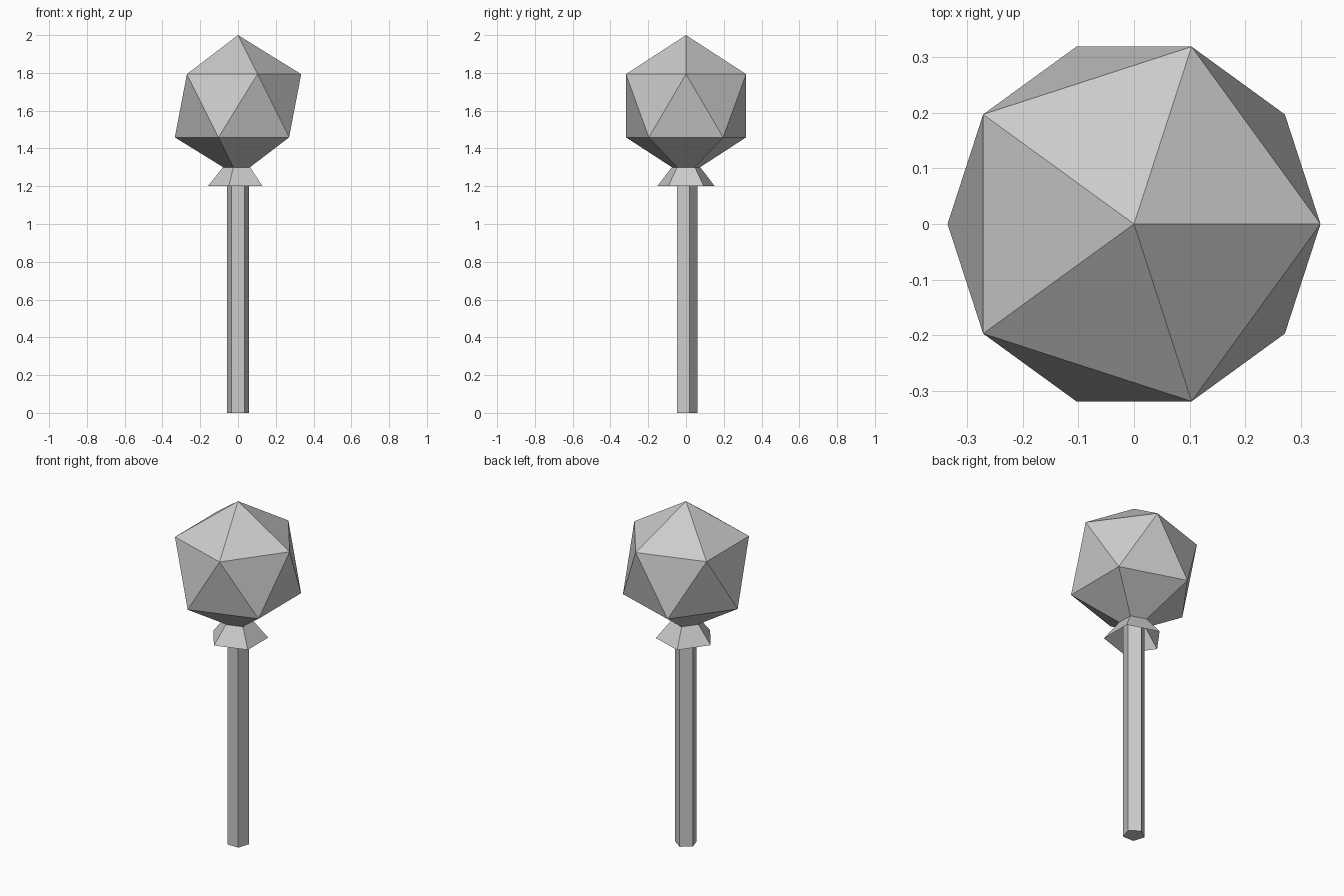
import bpy
from math import radians, cos, sin

if "Cube" in bpy.data.objects:
    bpy.data.objects.remove(bpy.data.objects["Cube"])


def pentagon_prism(name, rings, start_deg, caps):
    """Five-sided tube through (radius, z) rings, optionally capped."""
    n = 5
    verts = [(r * cos(radians(start_deg + 72 * i)),
              r * sin(radians(start_deg + 72 * i)), z)
             for r, z in rings for i in range(n)]
    faces = [(k * n + i, k * n + (i + 1) % n, (k + 1) * n + (i + 1) % n, (k + 1) * n + i)
             for k in range(len(rings) - 1) for i in range(n)]
    if caps:
        faces.append(tuple(reversed(range(n))))
        faces.append(tuple(range((len(rings) - 1) * n, len(rings) * n)))
    mesh = bpy.data.meshes.new(name)
    mesh.from_pydata(verts, [], faces)
    ob = bpy.data.objects.new(name, mesh)
    bpy.context.collection.objects.link(ob)
    return ob


# Five-sided stick, running up inside the collar
pentagon_prism("stick", [(0.06, 0.0), (0.06, 1.3)], 90, True)

# Flared collar, open underneath
pentagon_prism("collar", [(0.16, 1.2), (0.08, 1.3)], 36, False)

# Faceted head: a plain icosahedron
R = 0.374
bpy.ops.mesh.primitive_ico_sphere_add(subdivisions=1, radius=R, location=(0, 0, 2 - R))
bpy.context.object.name = "head"
